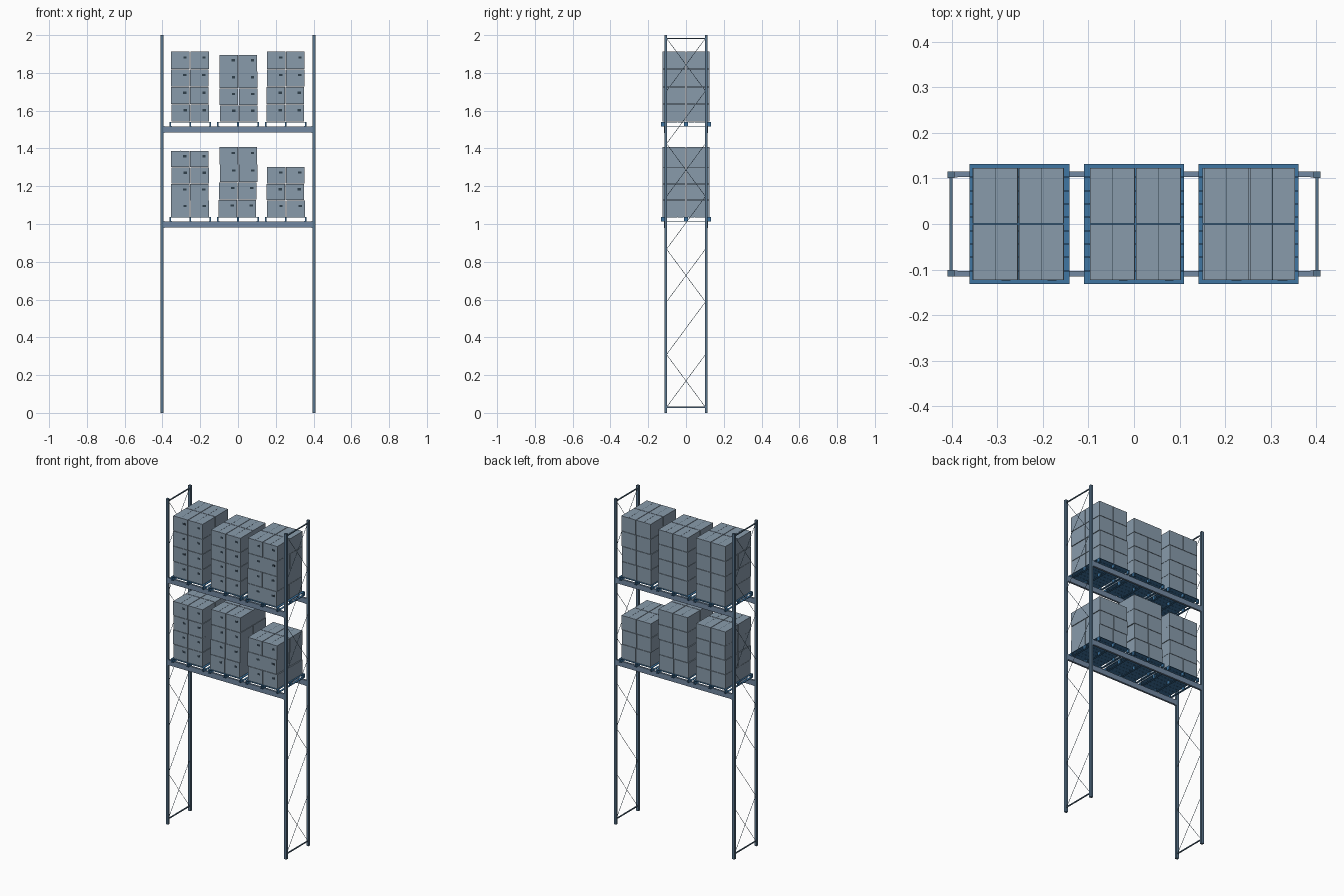
import bpy, bmesh, random
from mathutils import Vector, Matrix

if "Cube" in bpy.data.objects:
    bpy.data.objects.remove(bpy.data.objects["Cube"])

random.seed(4)


def material(name, rgb):
    m = bpy.data.materials.new(name)
    m.diffuse_color = (*rgb, 1)
    m.use_nodes = True
    m.node_tree.nodes["Principled BSDF"].inputs["Base Color"].default_value = m.diffuse_color
    return m


post_blue = material("post_blue", (0.10, 0.18, 0.27))
beam_blue = material("beam_blue", (0.17, 0.25, 0.36))
pallet_blue = material("pallet_blue", (0.05, 0.18, 0.36))
slate = material("carton_slate", (0.25, 0.33, 0.41))
dark = material("dark_slot", (0.03, 0.05, 0.07))


def block(bm, x, y, z):
    """Add a box spanning the given (min, max) ranges."""
    c = Vector(((x[0] + x[1]) / 2, (y[0] + y[1]) / 2, (z[0] + z[1]) / 2))
    s = (x[1] - x[0], y[1] - y[0], z[1] - z[0])
    bmesh.ops.create_cube(bm, size=1, matrix=Matrix.Translation(c) @ Matrix.Diagonal((*s, 1)))


def bar(bm, a, b, r):
    """Add a thin six-sided rod between two points."""
    a, b = Vector(a), Vector(b)
    d = b - a
    m = Matrix.Translation((a + b) / 2) @ d.to_track_quat('Z', 'Y').to_matrix().to_4x4()
    bmesh.ops.create_cone(bm, cap_ends=True, segments=6, radius1=r, radius2=r,
                          depth=d.length, matrix=m)


def finish(bm, name, mat):
    me = bpy.data.meshes.new(name)
    bm.to_mesh(me)
    bm.free()
    ob = bpy.data.objects.new(name, me)
    bpy.context.collection.objects.link(ob)
    me.materials.append(mat)
    return ob


# End frames: posts, tie bars and diagonal bracing
for side, sx in (("left", -1), ("right", 1)):
    x = sx * 0.402
    bm = bmesh.new()
    for sy in (-1, 1):
        y = sy * 0.108
        block(bm, (x - 0.008, x + 0.008), (y - 0.007, y + 0.007), (0, 2))
    finish(bm, side + "_posts", post_blue)
    bm = bmesh.new()
    for z in (0.03, 1.983):
        block(bm, (x - 0.003, x + 0.003), (-0.102, 0.102), (z - 0.003, z + 0.003))
    for i in range(7):
        z0, z1 = 0.03 + 0.279 * i, 0.03 + 0.279 * (i + 1)
        if i % 2 == 0:
            bar(bm, (x, 0.103, z0), (x, -0.103, z1), 0.0012)
        bar(bm, (x, -0.103, z0), (x, 0.103, z1), 0.0012)
    finish(bm, side + "_bracing", post_blue)


def pallet(cx, z, name):
    """Thin slatted deck on nine feet with bottom runners."""
    bm = bmesh.new()
    h, d = 0.110, 0.132
    for sy in (-1, 0, 1):
        y = sy * 0.122
        for sx in (-1, 0, 1):
            x = cx + sx * 0.106
            block(bm, (x - 0.004, x + 0.004), (y - 0.010, y + 0.010), (z, z + 0.023))
    for sx in (-1, 0, 1):
        x = cx + sx * 0.104
        block(bm, (x - 0.006, x + 0.006), (-d, d), (z, z + 0.003))
    n = 9
    pitch = 2 * d / n
    for i in range(n):
        y = -d + pitch * i
        block(bm, (cx - h, cx + h), (y + 0.0005, y + pitch - 0.0005), (z + 0.0215, z + 0.024))
    finish(bm, name + "_pallet", pallet_blue)


def stack(cx, z, layers, height, name):
    """2 x 2 cartons per layer, each layer slightly shifted."""
    boxes, marks = bmesh.new(), bmesh.new()
    lh = height / layers
    for k in range(layers):
        z0, z1 = z + k * lh, z + (k + 1) * lh - 0.002
        ox = random.uniform(-0.004, 0.004)
        for i in (-1, 1):
            for j in (-1, 1):
                x, y = cx + ox + i * 0.0505, j * 0.0625
                block(boxes, (x - 0.049, x + 0.049), (y - 0.061, y + 0.061), (z0, z1))
                # hand hole on the front end, flap seam on the lid
                if j < 0:
                    hx, hz, e = x + 0.024, z0 + lh * 0.65, y - 0.061
                    block(marks, (hx - 0.009, hx + 0.009), (e - 0.0006, e + 0.0006),
                          (hz - 0.006, hz + 0.006))
                if k == layers - 1:
                    block(marks, (x - 0.0006, x + 0.0006), (y - 0.061, y + 0.061),
                          (z1 - 0.0004, z1 + 0.0003))
    finish(boxes, name + "_cartons", slate)
    finish(marks, name + "_carton_marks", dark)


# Shelf levels: beams, end connectors, pallets and cartons
levels = [
    ("lower", 1.013, [(4, 0.352), (4, 0.371), (3, 0.266)]),
    ("upper", 1.517, [(4, 0.373), (4, 0.356), (4, 0.373)]),
]
for level, top, loads in levels:
    bm = bmesh.new()
    for sy in (-1, 1):
        y = sy * 0.109
        block(bm, (-0.394, 0.394), (y - 0.006, y + 0.006), (top - 0.032, top))
        for sx in (-1, 1):
            x = sx * 0.391
            block(bm, (x - 0.003, x + 0.003), (y - 0.0065, y + 0.0065), (top - 0.034, top + 0.002))
    finish(bm, level + "_beams", beam_blue)
    for cx, (layers, height), pos in zip((-0.252, 0, 0.252), loads, ("left", "middle", "right")):
        name = level + "_" + pos
        pallet(cx, top, name)
        stack(cx, top + 0.0245, layers, height, name)
